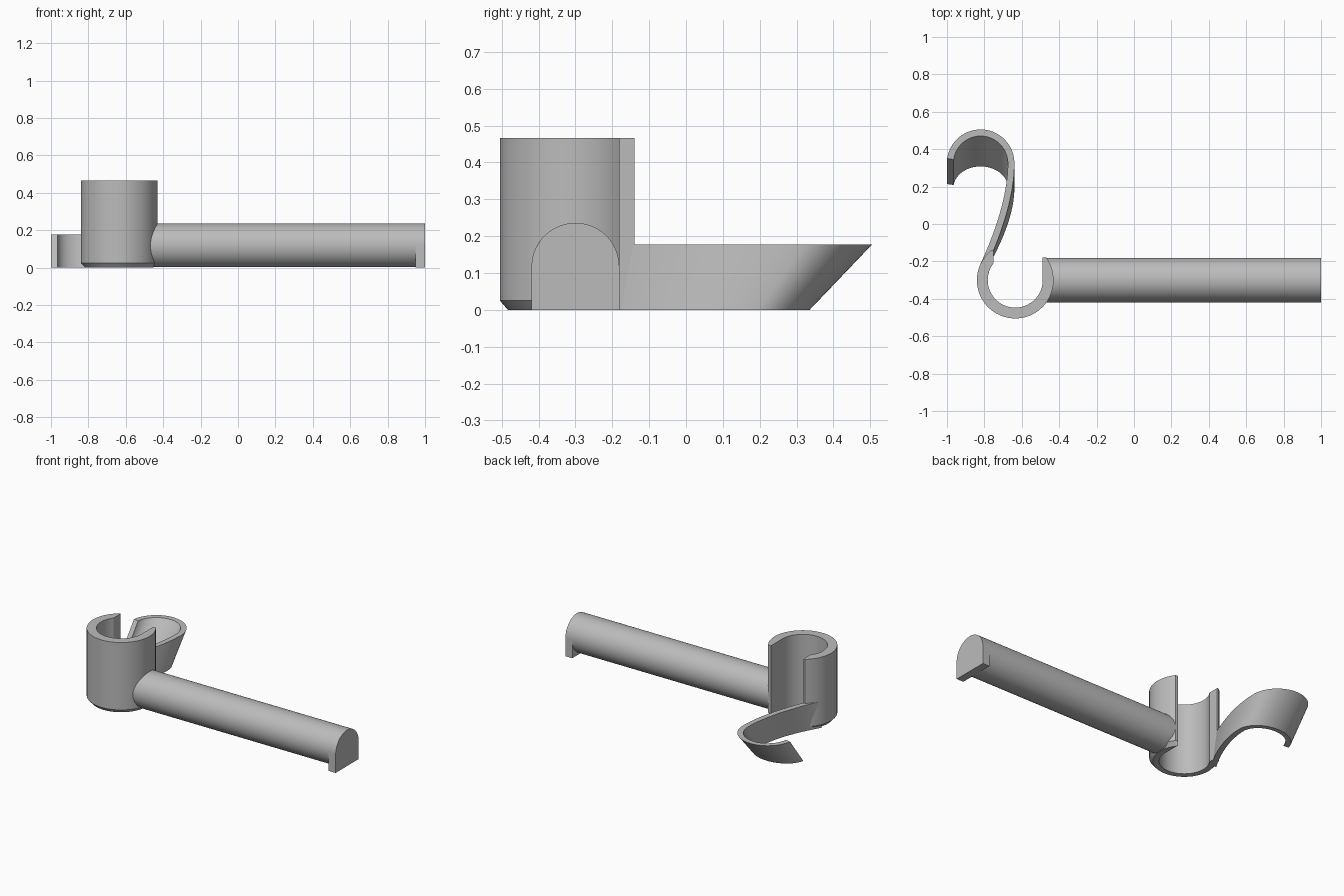
import bpy, bmesh
from math import sin, cos, radians, acos, degrees, sqrt
from mathutils import Vector
from mathutils.geometry import interpolate_bezier

cube = bpy.data.objects.get("Cube")
if cube:
    bpy.data.objects.remove(cube, do_unlink=True)

grey = bpy.data.materials.new("plain grey")
grey.use_nodes = True
grey.diffuse_color = (0.5, 0.5, 0.5, 1)
grey.node_tree.nodes["Principled BSDF"].inputs["Base Color"].default_value = (0.5, 0.5, 0.5, 1)


def arc(cx, cy, r, start, end, steps):
    angles = [radians(start + (end - start) * i / steps) for i in range(steps + 1)]
    return [(cx + r * cos(a), cy + r * sin(a)) for a in angles]


def loft(name, rings):
    """Closed solid through rings with equal point counts."""
    bm = bmesh.new()
    loops = [[bm.verts.new(p) for p in ring] for ring in rings]
    n = len(loops[0])
    for low, high in zip(loops, loops[1:]):
        for i in range(n):
            j = (i + 1) % n
            bm.faces.new((low[i], low[j], high[j], high[i]))
    bm.faces.new(loops[0][::-1])
    bm.faces.new(loops[-1])
    bmesh.ops.recalc_face_normals(bm, faces=bm.faces)
    mesh = bpy.data.meshes.new(name)
    bm.to_mesh(mesh)
    bm.free()
    mesh.materials.append(grey)
    obj = bpy.data.objects.new(name, mesh)
    bpy.context.collection.objects.link(obj)
    bpy.ops.object.select_all(action="DESELECT")
    obj.select_set(True)
    bpy.context.view_layer.objects.active = obj
    bpy.ops.object.shade_smooth_by_angle(angle=radians(30))
    return obj


# Clip: open sleeve with a chamfered lower rim
CX, CY, OUT, INN = -0.635, -0.30, 0.205, 0.147
gap_left, tip_left, tip_right = -0.117, 0.16, 0.12
outer_start = 180 - degrees(acos(sqrt(OUT**2 - tip_left**2) / OUT))
outer_end = 360 + degrees(acos(sqrt(OUT**2 - tip_right**2) / OUT))


def clip_ring(radius, z):
    outer = arc(CX, CY, radius, outer_start, outer_end, 72)
    inner = arc(CX, CY, INN, 360, degrees(acos(gap_left / INN)), 60)
    tips = [(CX + INN, CY + tip_right)], [(CX + gap_left, CY + tip_left * radius / OUT)]
    return [(x, y, z) for x, y in outer + tips[0] + inner + tips[1]]


loft("clip_sleeve", [clip_ring(OUT - 0.022, 0), clip_ring(OUT, 0.025), clip_ring(OUT, 0.466)])

# Handle: round bar with a flat underside
R, AXIS = 0.119, 0.117
flat = degrees(acos(0.115 / R))
bar = arc(CY, AXIS, R, -90 + flat, 270 - flat, 64)
loft("handle_bar", [[(x, y, max(z, 0)) for y, z in bar] for x in (-0.484, 0.95)])

# End plate: arched foot at the tip of the bar
arch = [(CY + R, 0)] + arc(CY, AXIS, R, 0, 180, 40) + [(CY - R, 0)]
loft("end_plate", [[(x, y, z) for y, z in arch] for x in (0.95, 1.0)])

# Hook: curved strip that shrinks toward the clip as it goes down
path = [Vector(p) for p in arc(-0.82, 0.325, 0.163, 172, 0, 40)]
path += interpolate_bezier(Vector((-0.657, 0.325)), Vector((-0.657, 0.14)),
                           Vector((-0.735, -0.07)), Vector((-0.805, -0.22)), 24)[1:]
left, right = [], []
for i, p in enumerate(path):
    d = (path[min(i + 1, len(path) - 1)] - path[max(i - 1, 0)]).normalized()
    side = Vector((-d.y, d.x)) * 0.0175
    left.append(p + side)
    right.append(p - side)
outline = left + right[::-1]
loft("hook_strip", [[(p.x, CY + (p.y - CY) * s, z) for p in outline]
                    for s, z in ((0.789, 0), (1, 0.178))])
